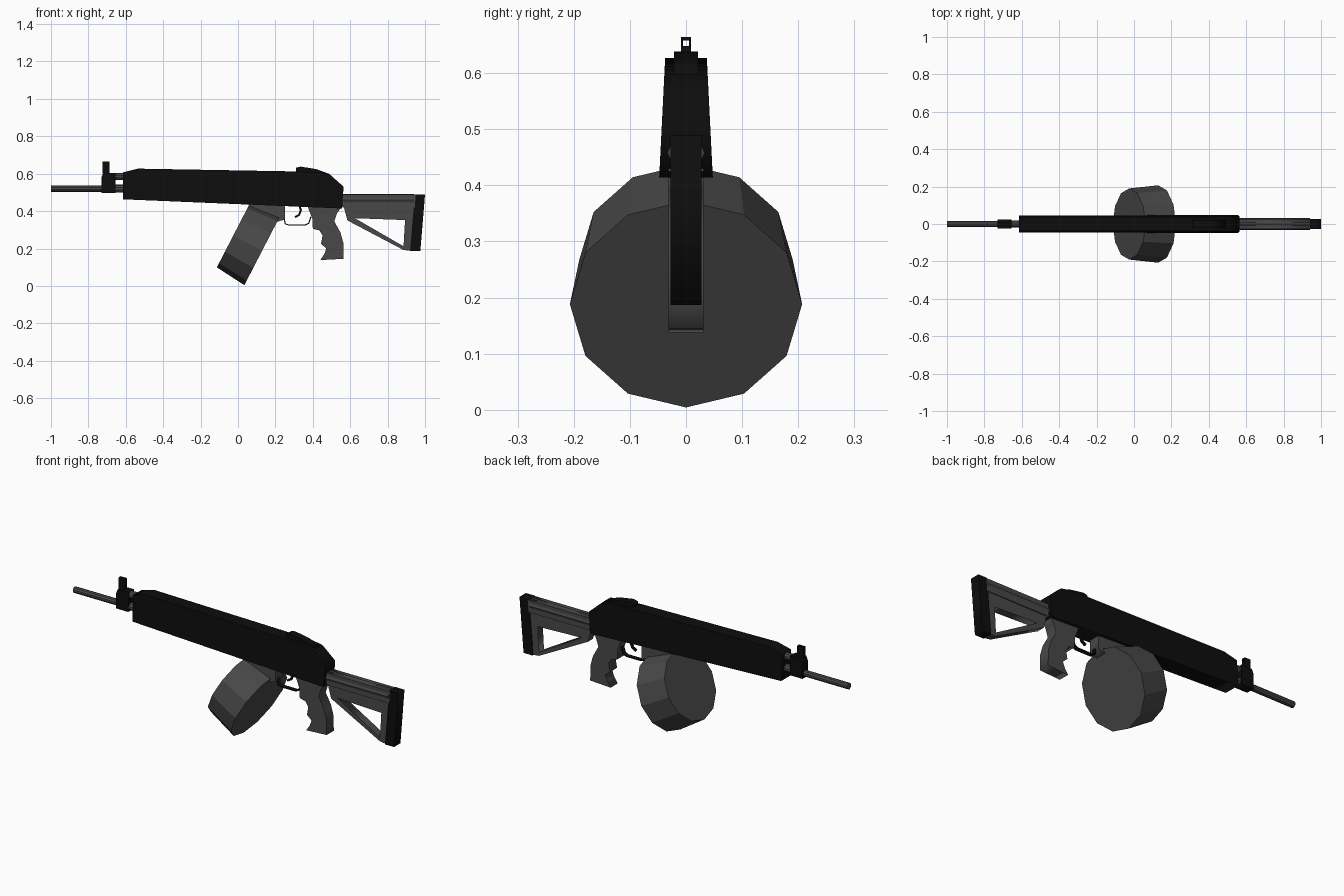
import bpy, bmesh, math
from mathutils import Vector

if "Cube" in bpy.data.objects:
    bpy.data.objects.remove(bpy.data.objects["Cube"])


def material(name, v):
    m = bpy.data.materials.new(name)
    m.diffuse_color = (v, v, v, 1)
    m.use_nodes = True
    m.node_tree.nodes["Principled BSDF"].inputs["Base Color"].default_value = m.diffuse_color
    return m


BLACK = material("black", 0.004)
GREY = material("grey", 0.065)


def finish(name, bm, mat):
    bmesh.ops.recalc_face_normals(bm, faces=bm.faces)
    me = bpy.data.meshes.new(name)
    bm.to_mesh(me)
    bm.free()
    me.materials.append(mat)
    ob = bpy.data.objects.new(name, me)
    bpy.context.collection.objects.link(ob)
    return ob


def plate(name, outline, half, mat, y=0.0, taper=None, hole=None):
    """Side profile in x,z extruded across y; taper gives half width from z."""
    cu = bpy.data.curves.new(name, 'CURVE')
    cu.dimensions = '2D'
    cu.fill_mode = 'BOTH'
    cu.extrude = half
    for loop in [outline] + ([hole] if hole else []):
        sp = cu.splines.new('POLY')
        sp.points.add(len(loop) - 1)
        for p, (x, z) in zip(sp.points, loop):
            p.co = (x, z, 0, 1)
        sp.use_cyclic_u = True
    tmp = bpy.data.objects.new(name + "_outline", cu)
    bpy.context.collection.objects.link(tmp)
    bpy.context.view_layer.update()
    me = bpy.data.meshes.new_from_object(tmp)
    bm = bmesh.new()
    bm.from_mesh(me)
    bpy.data.objects.remove(tmp)
    bpy.data.meshes.remove(me)
    bmesh.ops.remove_doubles(bm, verts=bm.verts, dist=1e-5)
    for v in bm.verts:
        px, pz, d = v.co
        if taper:
            d = math.copysign(taper(pz), d)
        v.co = (px, y - d, pz)
    return finish(name, bm, mat)


def box(name, x0, x1, z0, z1, half, mat, y=0.0):
    return plate(name, [(x0, z0), (x1, z0), (x1, z1), (x0, z1)], half, mat, y)


def frustum(name, a, b, r1, r2, sides, mat):
    """Faceted cylinder between two points in the x,z plane, one vertex straight up."""
    a, b = Vector((a[0], 0, a[1])), Vector((b[0], 0, b[1]))
    d = (b - a).normalized()
    side = Vector((0, 1, 0))
    up = d.cross(side)
    bm = bmesh.new()
    rings = []
    for c, r in ((a, r1), (b, r2)):
        rings.append([bm.verts.new(c + r * (math.cos(t) * up + math.sin(t) * side))
                      for t in (2 * math.pi * i / sides for i in range(sides))])
    for i in range(sides):
        j = (i + 1) % sides
        bm.faces.new((rings[0][i], rings[0][j], rings[1][j], rings[1][i]))
    bm.faces.new(rings[0])
    bm.faces.new(rings[1])
    return finish(name, bm, mat)


def ribbon(name, path, t, half, mat):
    """Thin strip of thickness t following an x,z path."""
    pts = [Vector(p) for p in path]
    left, right = [], []
    for i, p in enumerate(pts):
        d = (pts[min(i + 1, len(pts) - 1)] - pts[max(i - 1, 0)]).normalized()
        n = Vector((-d.y, d.x)) * t / 2
        left.append(tuple(p + n))
        right.append(tuple(p - n))
    return plate(name, left + right[::-1], half, mat)


# Main body: side profile, wider toward the bottom
plate("body", [(-0.615, 0.463), (-0.615, 0.607), (-0.535, 0.627), (0.31, 0.612),
               (0.43, 0.607), (0.49, 0.597), (0.565, 0.53), (0.555, 0.414)],
      0.04, BLACK, taper=lambda z: 0.048 - (z - 0.41) * 0.05)
plate("rear_hump", [(0.31, 0.60), (0.31, 0.632), (0.335, 0.638), (0.42, 0.624),
                    (0.49, 0.598), (0.45, 0.58)], 0.021, BLACK)

# Barrel and gas tube
frustum("barrel", (-1, 0.52), (-0.72, 0.52), 0.017, 0.017, 10, GREY)
frustum("barrel_base", (-0.7, 0.52), (-0.58, 0.52), 0.021, 0.021, 10, GREY)
frustum("gas_tube", (-0.7, 0.585), (-0.58, 0.585), 0.02, 0.02, 10, GREY)

# Front sight block with small aperture
plate("front_sight_block", [(-0.73, 0.497), (-0.655, 0.497), (-0.655, 0.605),
                            (-0.72, 0.605), (-0.73, 0.58)], 0.024, BLACK)
box("sight_post", -0.725, -0.687, 0.60, 0.648, 0.009, BLACK)
for s in (-1, 1):
    box("sight_ear", -0.725, -0.687, 0.648, 0.658, 0.002, BLACK, y=s * 0.007)
box("sight_cap", -0.725, -0.687, 0.658, 0.664, 0.009, BLACK)

# Tilted drum magazine and its feed block
frustum("drum_magazine", (-0.026, 0.268), (0.129, 0.188), 0.19, 0.207, 12, GREY)
plate("magazine_well", [(0.05, 0.45), (0.09, 0.35), (0.20, 0.34),
                        (0.25, 0.355), (0.25, 0.44)], 0.031, GREY)

# Trigger and guard
ribbon("trigger_guard", [(0.245, 0.38), (0.252, 0.332), (0.27, 0.326), (0.36, 0.326),
                         (0.378, 0.335), (0.39, 0.37)], 0.006, 0.011, BLACK)
ribbon("trigger", [(0.325, 0.44), (0.336, 0.405), (0.327, 0.38), (0.305, 0.367)],
       0.011, 0.006, BLACK)

# Pistol grip with finger grooves
plate("grip", [(0.37, 0.43), (0.397, 0.36), (0.40, 0.305), (0.435, 0.297), (0.452, 0.27),
               (0.444, 0.225), (0.472, 0.20), (0.462, 0.172), (0.44, 0.138), (0.565, 0.145),
               (0.563, 0.23), (0.548, 0.285), (0.515, 0.345), (0.53, 0.39), (0.56, 0.43)],
      0.031, GREY)

# Skeleton stock: tube, triangular frame, butt pad
frustum("stock_tube", (0.54, 0.458), (0.94, 0.458), 0.033, 0.033, 8, GREY)
plate("stock_comb", [(0.56, 0.42), (0.945, 0.42), (0.95, 0.488), (0.56, 0.488)], 0.028, GREY)
plate("stock_frame", [(0.565, 0.425), (0.585, 0.35), (0.885, 0.192), (0.93, 0.187),
                      (0.945, 0.425)], 0.022, GREY,
      hole=[(0.625, 0.362), (0.893, 0.352), (0.885, 0.212)])
plate("butt_pad", [(0.92, 0.187), (0.975, 0.187), (1.0, 0.49), (0.945, 0.49)], 0.028, BLACK)
